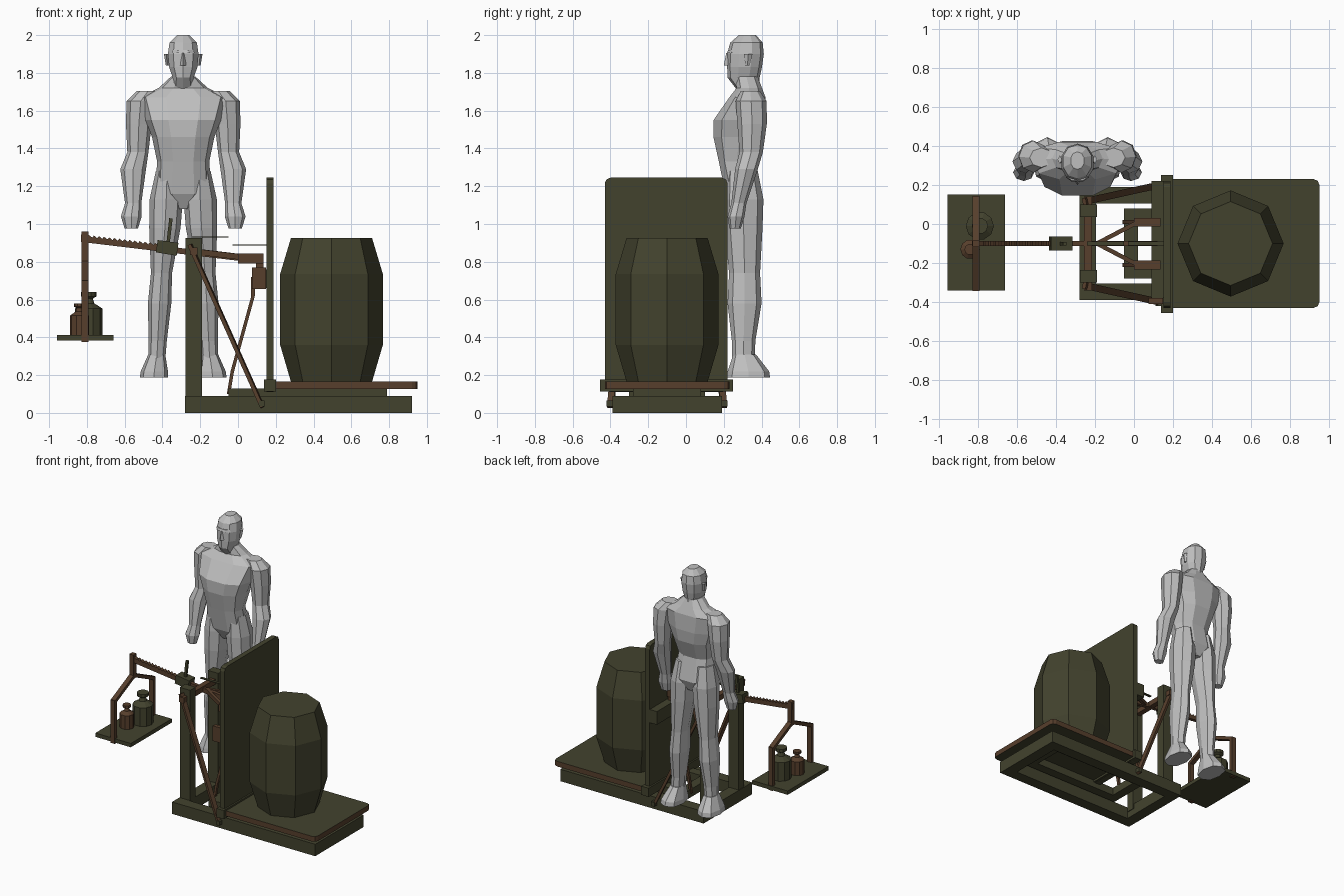
import bpy, bmesh
from math import sin, cos, pi
from mathutils import Vector

if "Cube" in bpy.data.objects:
    bpy.data.objects.remove(bpy.data.objects["Cube"])


def material(name, rgb):
    m = bpy.data.materials.new(name)
    m.use_nodes = True
    m.diffuse_color = (*rgb, 1)
    m.node_tree.nodes["Principled BSDF"].inputs["Base Color"].default_value = (*rgb, 1)
    return m


OLIVE = material("olive", (0.055, 0.055, 0.027))
BROWN = material("rust brown", (0.095, 0.049, 0.025))
GREY = material("light grey", (0.52, 0.52, 0.52))
MID = -0.1      # centre line of the scale in y
MAN = -0.29     # centre line of the figure in x


def finish(name, bm, *mats, loc=(0, 0, 0)):
    bmesh.ops.recalc_face_normals(bm, faces=bm.faces)
    mesh = bpy.data.meshes.new(name)
    bm.to_mesh(mesh)
    bm.free()
    for m in mats:
        mesh.materials.append(m)
    ob = bpy.data.objects.new(name, mesh)
    ob.location = loc
    bpy.context.collection.objects.link(ob)
    return ob


def box(name, x, y, z, mat, axis=None, radius=0.03):
    """Box from ranges; edges along 'axis' are rounded."""
    bm = bmesh.new()
    bmesh.ops.create_cube(bm, size=1)
    for v in bm.verts:
        v.co = [r[0] + (c + 0.5) * (r[1] - r[0]) for r, c in zip((x, y, z), v.co)]
    if axis is not None:
        edges = [e for e in bm.edges
                 if abs((e.verts[0].co - e.verts[1].co).normalized()[axis]) > 0.9]
        bmesh.ops.bevel(bm, geom=edges, offset=radius, segments=2, affect='EDGES', profile=0.5)
    return finish(name, bm, mat)


def bar(name, a, b, wide, deep, mat):
    """Square bar between two points."""
    a, b = Vector(a), Vector(b)
    bm = bmesh.new()
    bmesh.ops.create_cube(bm, size=1)
    q = (b - a).to_track_quat('Z', 'Y')
    for v in bm.verts:
        v.co = (a + b) / 2 + q @ Vector((v.co.x * wide, v.co.y * deep, v.co.z * (b - a).length))
    return finish(name, bm, mat)


def prism(name, points, y0, y1, mat):
    """Outline in x and z, extruded along y."""
    bm = bmesh.new()
    f = bm.faces.new([bm.verts.new((x, y0, z)) for x, z in points])
    ext = bmesh.ops.extrude_face_region(bm, geom=[f])
    bmesh.ops.translate(bm, vec=(0, y1 - y0, 0),
                        verts=[v for v in ext["geom"] if isinstance(v, bmesh.types.BMVert)])
    return finish(name, bm, mat)


def loft(name, rings, sides, mat, loc=(0, 0, 0), power=1.0, phase=0.0, mirror=False):
    """Skin over rings of (x, y, z, half width, half depth)."""
    bm = bmesh.new()
    loops = []
    for cx, cy, z, rx, ry in rings:
        loop = []
        for i in range(sides):
            t = 2 * pi * (i + phase) / sides
            c, s = cos(t), sin(t)
            c = abs(c) ** power * (1 if c > 0 else -1)
            s = abs(s) ** power * (1 if s > 0 else -1)
            loop.append(bm.verts.new((cx + rx * c, cy + ry * s, z)))
        loops.append(loop)
    for lo, hi in zip(loops, loops[1:]):
        for i in range(sides):
            j = (i + 1) % sides
            bm.faces.new((lo[i], lo[j], hi[j], hi[i]))
    bm.faces.new(loops[0])
    bm.faces.new(loops[-1])
    ob = finish(name, bm, mat, loc=loc)
    if mirror:
        ob.modifiers.new("Mirror", 'MIRROR')
    return ob


def turned(name, x, y, profile, sides, mat):
    return loft(name, [(0, 0, z, r, r) for r, z in profile], sides, mat, loc=(x, y, 0))


def frame(name, x, y, z, w):
    """Open rectangular frame."""
    for side, xs, ys in (("left", (x[0], x[0] + w), y), ("right", (x[1] - w, x[1]), y),
                         ("front", (x[0] + w, x[1] - w), (y[0], y[0] + w)),
                         ("back", (x[0] + w, x[1] - w), (y[1] - w, y[1]))):
        box(f"{name}_{side}", xs, ys, z, OLIVE)


# Base, platform and backboard
frame("base", (-0.28, 0.92), (-0.39, 0.19), (0, 0.09), 0.085)
frame("inner_base", (-0.05, 0.79), (-0.28, 0.08), (0.07, 0.13), 0.07)
platform = box("platform", (0.17, 0.95), (-0.43, 0.23), (0.127, 0.166), BROWN, 2)
platform.data.materials.append(OLIVE)
for face in platform.data.polygons:
    face.material_index = int(abs(face.normal.z) > 0.5)
box("backboard", (0.15, 0.188), (-0.43, 0.22), (0.11, 1.245), OLIVE, 0)
box("backboard_foot", (0.138, 0.2), (-0.455, 0.25), (0.112, 0.178), OLIVE)
box("backboard_rail", (0.09, 0.15), (-0.38, 0.22), (0.66, 0.76), OLIVE)
box("rail_end", (0.075, 0.149), (-0.41, -0.38), (0.655, 0.77), BROWN)

# Barrel
turned("barrel", 0.495, MID, [(0.215, 0.166), (0.272, 0.36), (0.272, 0.735), (0.215, 0.925)], 8, OLIVE)

# Posts, braces, hooks and bent rods on both sides
for name, s in (("front", -1), ("back", 1)):
    y = MID + s * 0.168
    box(name + "_post", (-0.277, -0.19), (y - 0.033, y + 0.033), (0.05, 0.925), OLIVE)
    bar(name + "_brace", (-0.255, MID + s * 0.215, 0.89), (0.13, MID + s * 0.3, 0.03), 0.035, 0.02, BROWN)
    bar(name + "_brace_bolt", (0.125, MID + s * 0.27, 0.05), (0.125, MID + s * 0.32, 0.05), 0.03, 0.03, OLIVE)
    y = MID + s * 0.11
    bar(name + "_fork", (-0.19, MID, 0.85), (0.02, y, 0.825), 0.022, 0.03, BROWN)
    box(name + "_fork_end", (0.0, 0.135), (y - 0.022, y + 0.022), (0.79, 0.845), BROWN)
    bar(name + "_link", (0.115, y, 0.8), (0.115, y, 0.68), 0.04, 0.02, BROWN)
    rod = [(0.08, 0.72), (0.08, 0.62), (-0.03, 0.22), (-0.05, 0.1)]
    for i, (p, q) in enumerate(zip(rod, rod[1:])):
        bar(f"{name}_rod_{i}", (p[0], y, p[1]), (q[0], y, q[1]), 0.02, 0.018, BROWN)
bar("axle", (-0.235, MID - 0.24, 0.855), (-0.235, MID + 0.24, 0.855), 0.04, 0.04, BROWN)


# Toothed beam with sliding weight
def beam_z(x):
    return 0.925 - 0.12 * (x + 0.83)


outline = [(-0.83, beam_z(-0.83) + 0.02)]
for i in range(18):
    x = -0.79 + i * 0.027
    outline += [(x, beam_z(x) + 0.022), (x + 0.018, beam_z(x) + 0.008)]
outline += [(0.12, beam_z(0.12) + 0.02), (0.12, beam_z(0.12) - 0.02), (-0.83, beam_z(-0.83) - 0.02)]
prism("beam", outline, MID - 0.013, MID + 0.013, BROWN)
prism("sliding_weight", [(-0.435, 0.85), (-0.325, 0.832), (-0.315, 0.9), (-0.425, 0.915)],
      MID - 0.036, MID + 0.036, OLIVE)
bar("weight_handle", (-0.37, MID, 0.9), (-0.355, MID, 1.03), 0.018, 0.018, OLIVE)
box("beam_pointer", (-0.24, -0.05), (MID - 0.01, MID + 0.01), (0.928, 0.934), OLIVE)
box("fixed_pointer", (-0.03, 0.15), (MID - 0.01, MID + 0.01), (0.885, 0.891), OLIVE)

# Hanger and tray
hx = -0.81
bar("hanger_stem", (hx, MID, 0.96), (hx, MID, 0.78), 0.036, 0.036, BROWN)
for name, s in (("front", -1), ("back", 1)):
    y = MID + s * 0.232
    bar(name + "_hanger_arm", (hx, MID, 0.8), (hx, y, 0.69), 0.036, 0.025, BROWN)
    bar(name + "_hanger_leg", (hx, y, 0.7), (hx, y, 0.375), 0.036, 0.025, BROWN)
box("tray", (-0.957, -0.66), (-0.34, 0.15), (0.383, 0.412), OLIVE)


# Loose weights
def weight(name, x, y, r, h, mat):
    turned(name, x, y, [(r, 0.41), (r, 0.41 + h * 0.62), (r * 0.4, 0.41 + h * 0.74), (r * 0.3, 0.41 + h * 0.85),
                        (r * 0.58, 0.41 + h * 0.9), (r * 0.58, 0.41 + h)], 10, mat)


weight("large_weight", -0.79, -0.01, 0.072, 0.23, OLIVE)
weight("small_weight", -0.84, -0.13, 0.05, 0.17, BROWN)

# Figure: trunk, head, arms and legs
at = (MAN, 0, 0)
loft("torso", [(0, 0.31, 1.08, 0.04, 0.06), (0, 0.305, 1.16, 0.15, 0.1), (0, 0.27, 1.33, 0.138, 0.1),
               (0, 0.28, 1.46, 0.165, 0.14), (0, 0.285, 1.55, 0.2, 0.145), (0, 0.325, 1.67, 0.235, 0.1),
               (0, 0.335, 1.72, 0.13, 0.07), (0, 0.32, 1.78, 0.065, 0.062)], 10, GREY, at, 0.8)
loft("head", [(0, 0.33, 1.71, 0.065, 0.06), (0, 0.305, 1.775, 0.058, 0.085), (0, 0.31, 1.83, 0.078, 0.092),
              (0, 0.315, 1.9, 0.085, 0.097), (0, 0.32, 1.96, 0.076, 0.086), (0, 0.325, 2.0, 0.035, 0.045)],
     10, GREY, at, 0.9, 0.5)
loft("nose", [(0, 0.222, 1.84, 0.016, 0.022), (0, 0.225, 1.905, 0.008, 0.012)], 4, GREY, at)
loft("brow", [(0, 0.24, 1.905, 0.06, 0.026), (0, 0.24, 1.92, 0.055, 0.02)], 6, GREY, at)
loft("ears", [(0.084, 0.325, 1.84, 0.008, 0.012), (0.09, 0.33, 1.9, 0.012, 0.022)], 4, GREY, at, mirror=True)
loft("arms", [(0.275, 0.26, 0.975, 0.035, 0.03), (0.275, 0.265, 1.04, 0.055, 0.045), (0.265, 0.28, 1.11, 0.043, 0.04),
              (0.265, 0.32, 1.29, 0.068, 0.06), (0.24, 0.345, 1.38, 0.056, 0.062), (0.235, 0.35, 1.53, 0.068, 0.078),
              (0.225, 0.345, 1.65, 0.075, 0.082), (0.185, 0.34, 1.705, 0.06, 0.05)], 8, GREY, at, mirror=True)
loft("legs", [(0.14, 0.305, 0.28, 0.045, 0.06), (0.135, 0.305, 0.38, 0.048, 0.062), (0.125, 0.31, 0.58, 0.062, 0.09),
              (0.115, 0.31, 0.74, 0.056, 0.082), (0.097, 0.305, 0.98, 0.083, 0.1), (0.09, 0.305, 1.13, 0.088, 0.105),
              (0.085, 0.295, 1.28, 0.06, 0.085)], 8, GREY, at, mirror=True)
loft("feet", [(0.155, 0.33, 0.187, 0.075, 0.115), (0.153, 0.33, 0.22, 0.072, 0.11), (0.14, 0.31, 0.31, 0.045, 0.06)],
     8, GREY, at, 0.8, mirror=True)
